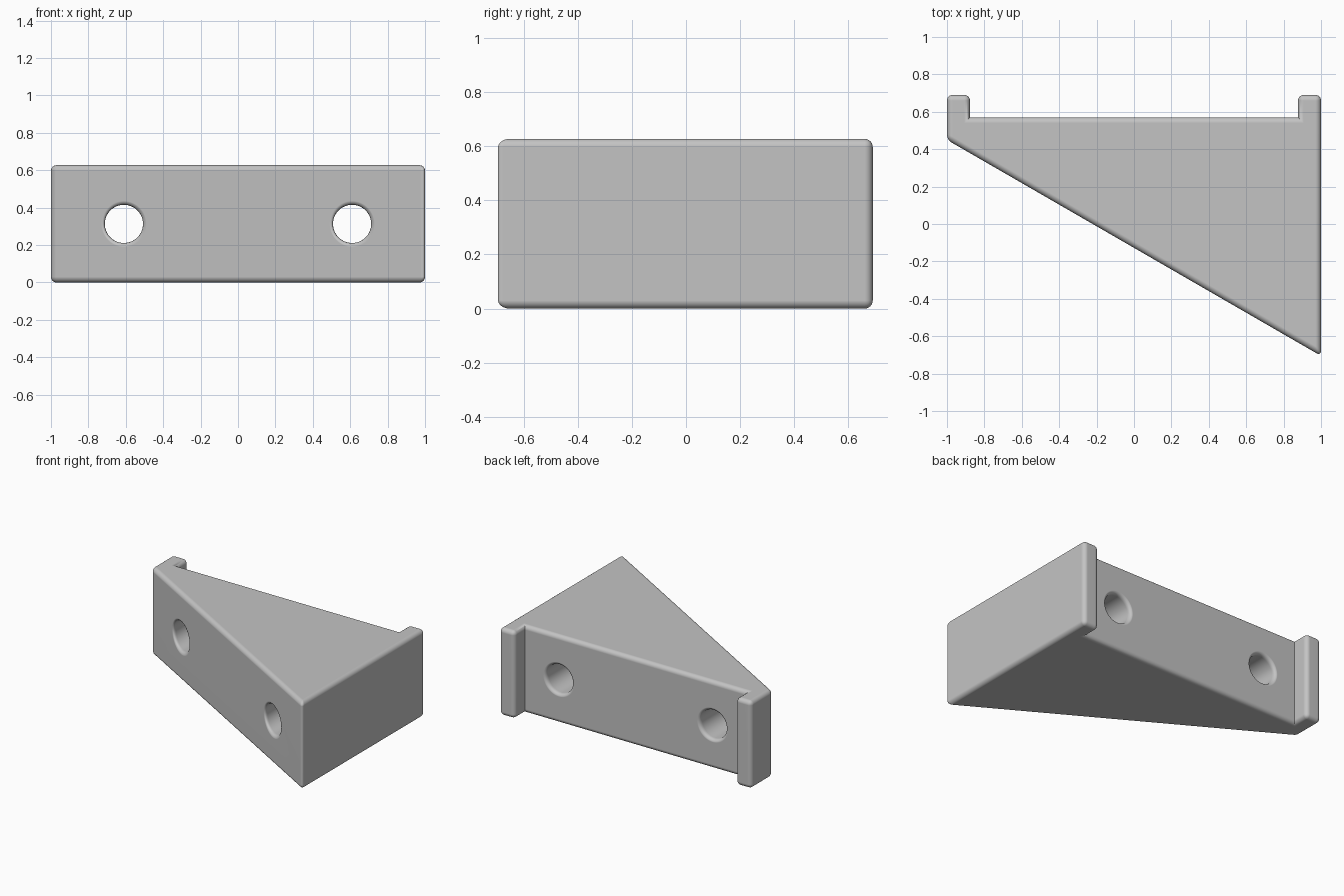
import bpy, bmesh, math

if "Cube" in bpy.data.objects:
    bpy.data.objects.remove(bpy.data.objects["Cube"])

HEIGHT = 0.627
ROUND = 0.03
SLOPE = -0.5775
HOLE_R, HOLE_Z = 0.102, 0.313
BACK_Y, LEFT_Y = 0.57, 0.45

grey = bpy.data.materials.new("plain grey")
grey.diffuse_color = (0.55, 0.55, 0.55, 1)
grey.use_nodes = True
grey.node_tree.nodes["Principled BSDF"].inputs["Base Color"].default_value = grey.diffuse_color


def front_y(x):
    return LEFT_Y + SLOPE * (x + 1)


def make_object(name, bm):
    bmesh.ops.recalc_face_normals(bm, faces=bm.faces[:])
    mesh = bpy.data.meshes.new(name)
    bm.to_mesh(mesh)
    bm.free()
    mesh.materials.append(grey)
    obj = bpy.data.objects.new(name, mesh)
    bpy.context.collection.objects.link(obj)
    return obj


# Wedge body with two end lips at the back, convex edges rounded
profile = [(-1, LEFT_Y), (1, front_y(1)), (1, 0.69), (0.877, 0.69),
           (0.877, BACK_Y), (-0.877, BACK_Y), (-0.877, 0.69), (-1, 0.69)]
bm = bmesh.new()
base = bm.faces.new([bm.verts.new((x, y, 0)) for x, y in profile])
ext = bmesh.ops.extrude_face_region(bm, geom=[base], use_keep_orig=True)
for v in ext["geom"]:
    if isinstance(v, bmesh.types.BMVert):
        v.co.z = HEIGHT
bmesh.ops.recalc_face_normals(bm, faces=bm.faces[:])
convex = [e for e in bm.edges if e.calc_face_angle_signed() > 0.1]
bmesh.ops.bevel(bm, geom=convex, offset=ROUND, offset_type='OFFSET', segments=6,
                profile=0.5, affect='EDGES', clamp_overlap=False)
body = make_object("wedge_body", bm)


# Hole cutter: straight bore with a rounded flare at both faces
def hole_cutter(name, cx, sides=64, steps=7):
    bm = bmesh.new()
    rings = []

    def flare(face_y, slope, inward):
        out = []
        for k in range(steps + 1):
            t = k / steps
            ring = []
            for i in range(sides):
                a = 2 * math.pi * i / sides
                c = math.cos(a)
                rise = slope * c
                n = math.hypot(1, rise)
                corner = face_y(cx + HOLE_R * c)
                rad = HOLE_R + (1 - t) ** 2 * ROUND / n
                y = (corner + (1 - t) ** 2 * ROUND * rise / n
                     + inward * t * t * ROUND - inward * 0.001 * (1 - t))
                ring.append((rad, a, y))
            out.append(ring)
        # Extend the flare beyond the face
        out.insert(0, [(r, a, -inward) for r, a, _ in out[0]])
        return out

    loops = flare(front_y, SLOPE, 1) + flare(lambda x: BACK_Y, 0, -1)[::-1]
    for ring in loops:
        rings.append([bm.verts.new((cx + r * math.cos(a), y, HOLE_Z + r * math.sin(a)))
                      for r, a, y in ring])
    for lo, hi in zip(rings, rings[1:]):
        for i in range(sides):
            j = (i + 1) % sides
            bm.faces.new((lo[i], lo[j], hi[j], hi[i]))
    bm.faces.new(rings[0])
    bm.faces.new(rings[-1])
    obj = make_object(name, bm)
    obj.hide_render = True
    return obj


bpy.context.view_layer.objects.active = body
body.select_set(True)
for name, x in (("left_hole_cutter", -0.61), ("right_hole_cutter", 0.61)):
    cutter = hole_cutter(name, x)
    cut = body.modifiers.new(name, 'BOOLEAN')
    cut.operation = 'DIFFERENCE'
    cut.solver = 'EXACT'
    cut.object = cutter
    bpy.ops.object.modifier_apply(modifier=cut.name)
    bpy.data.objects.remove(cutter)

# Smooth rounded edges, flat large faces
bpy.ops.object.shade_smooth_by_angle(angle=math.radians(35))
weighted = body.modifiers.new("flat_face_normals", 'WEIGHTED_NORMAL')
weighted.keep_sharp = True
